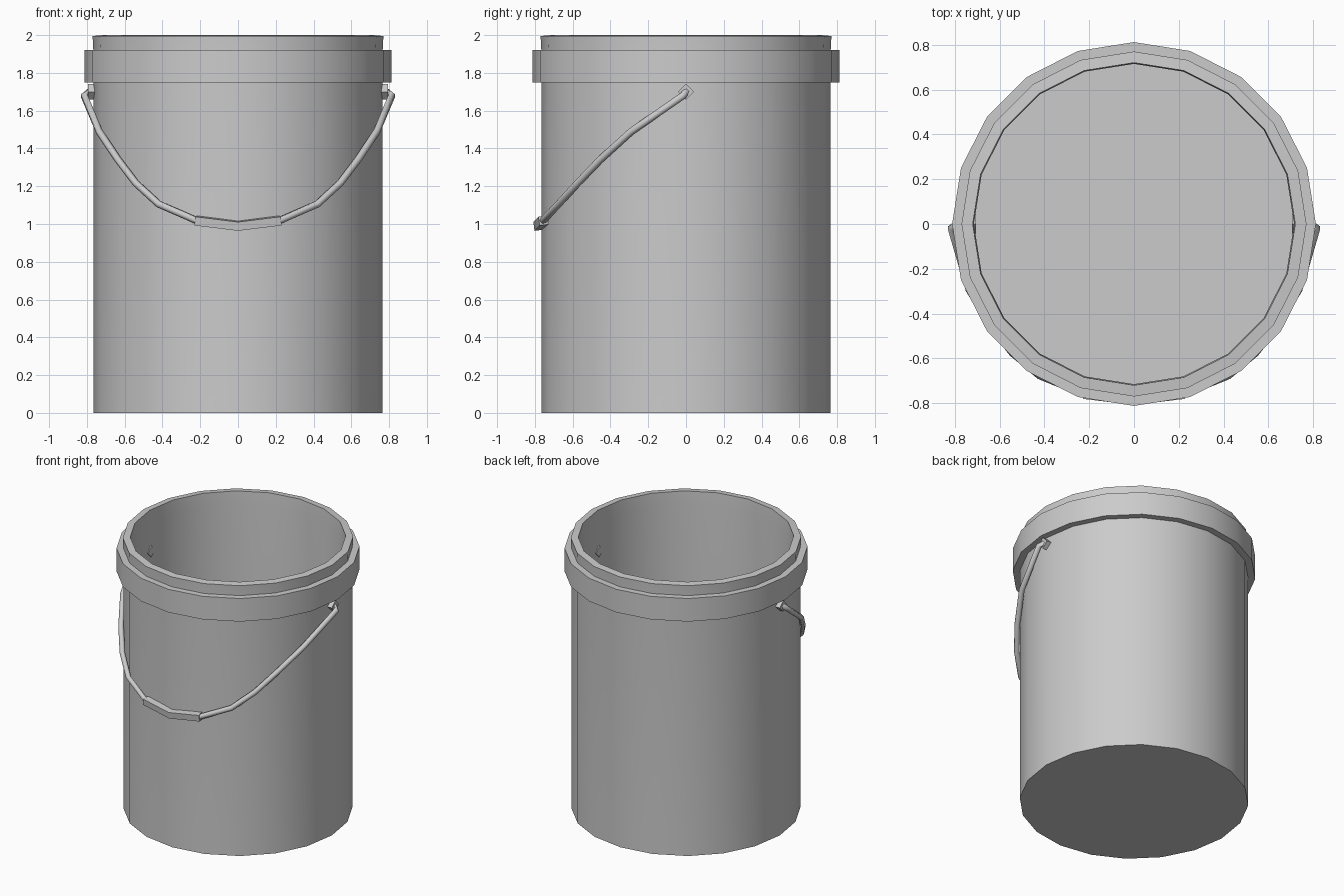
import bpy, bmesh
from math import sin, cos, pi, radians
from mathutils import Vector

if "Cube" in bpy.data.objects:
    bpy.data.objects.remove(bpy.data.objects["Cube"])

SIDES = 20


def finish(bm, name, angle):
    bmesh.ops.recalc_face_normals(bm, faces=bm.faces)
    mesh = bpy.data.meshes.new(name)
    bm.to_mesh(mesh)
    bm.free()
    ob = bpy.data.objects.new(name, mesh)
    bpy.context.collection.objects.link(ob)
    bpy.ops.object.select_all(action='DESELECT')
    ob.select_set(True)
    bpy.context.view_layer.objects.active = ob
    bpy.ops.object.shade_smooth_by_angle(angle=radians(angle))
    return ob


def bridge(bm, a, b):
    n = len(a)
    for i in range(n):
        j = (i + 1) % n
        bm.faces.new((a[i], a[j], b[j], b[i]))


def lathe(name, profile, closed=False):
    bm = bmesh.new()
    rings = [[bm.verts.new((r * cos(2 * pi * i / SIDES), r * sin(2 * pi * i / SIDES), z))
              for i in range(SIDES)] for r, z in profile]
    for a, b in zip(rings, rings[1:]):
        bridge(bm, a, b)
    if closed:
        bridge(bm, rings[-1], rings[0])
    else:
        bm.faces.new(rings[0])
        bm.faces.new(rings[-1])
    return finish(bm, name, 30)


def sweep(name, path, radius, sides, angle, ref, turn=0.0):
    # constant polygon section carried along a path, ends capped
    bm = bmesh.new()
    pts = [Vector(p) for p in path]
    rings = []
    for k, p in enumerate(pts):
        t = (pts[min(k + 1, len(pts) - 1)] - pts[max(k - 1, 0)]).normalized()
        u = Vector(ref)
        u = (u - t * u.dot(t)).normalized()
        v = t.cross(u)
        rings.append([bm.verts.new(p + radius * (u * cos(turn + 2 * pi * i / sides)
                                                 + v * sin(turn + 2 * pi * i / sides)))
                      for i in range(sides)])
    for a, b in zip(rings, rings[1:]):
        bridge(bm, a, b)
    bm.faces.new(rings[0])
    bm.faces.new(rings[-1])
    return finish(bm, name, angle)


# bucket shell: outside, slightly flared mouth, inner wall and floor
lathe("bucket_body", [(0.765, 0), (0.765, 1.9), (0.77, 1.995), (0.72, 2.0),
                      (0.715, 1.9), (0.715, 0.05)])

# reinforcing band below the mouth
lathe("rim_band", [(0.755, 1.75), (0.812, 1.75), (0.812, 1.92), (0.755, 1.92)], closed=True)

# wire handle hanging against the front
half = [(0.785, 0, 1.70), (0.815, -0.015, 1.68), (0.735, -0.29, 1.49), (0.635, -0.455, 1.34),
        (0.54, -0.575, 1.215), (0.42, -0.675, 1.105), (0.225, -0.755, 1.02)]
mirrored = [(-x, y, z) for x, y, z in half]
path = half + [(0, -0.782, 0.993)] + mirrored[::-1]
handle_normal = (0, -0.7, -0.75)
sweep("handle_wire", path, 0.019, 6, 62, (0, -0.66, 0.75))

# square hand grip
sweep("handle_grip", [(0.225, -0.755, 1.018), (0, -0.782, 0.99), (-0.225, -0.755, 1.018)],
      0.033, 4, 30, handle_normal, pi / 4 + radians(40))

# pivot lugs through the wall
for side, s in (("right", 1), ("left", -1)):
    sweep("handle_lug_" + side, [(s * 0.705, 0, 1.70), (s * 0.795, 0, 1.70)],
          0.042, 4, 30, (0, 0, 1))
